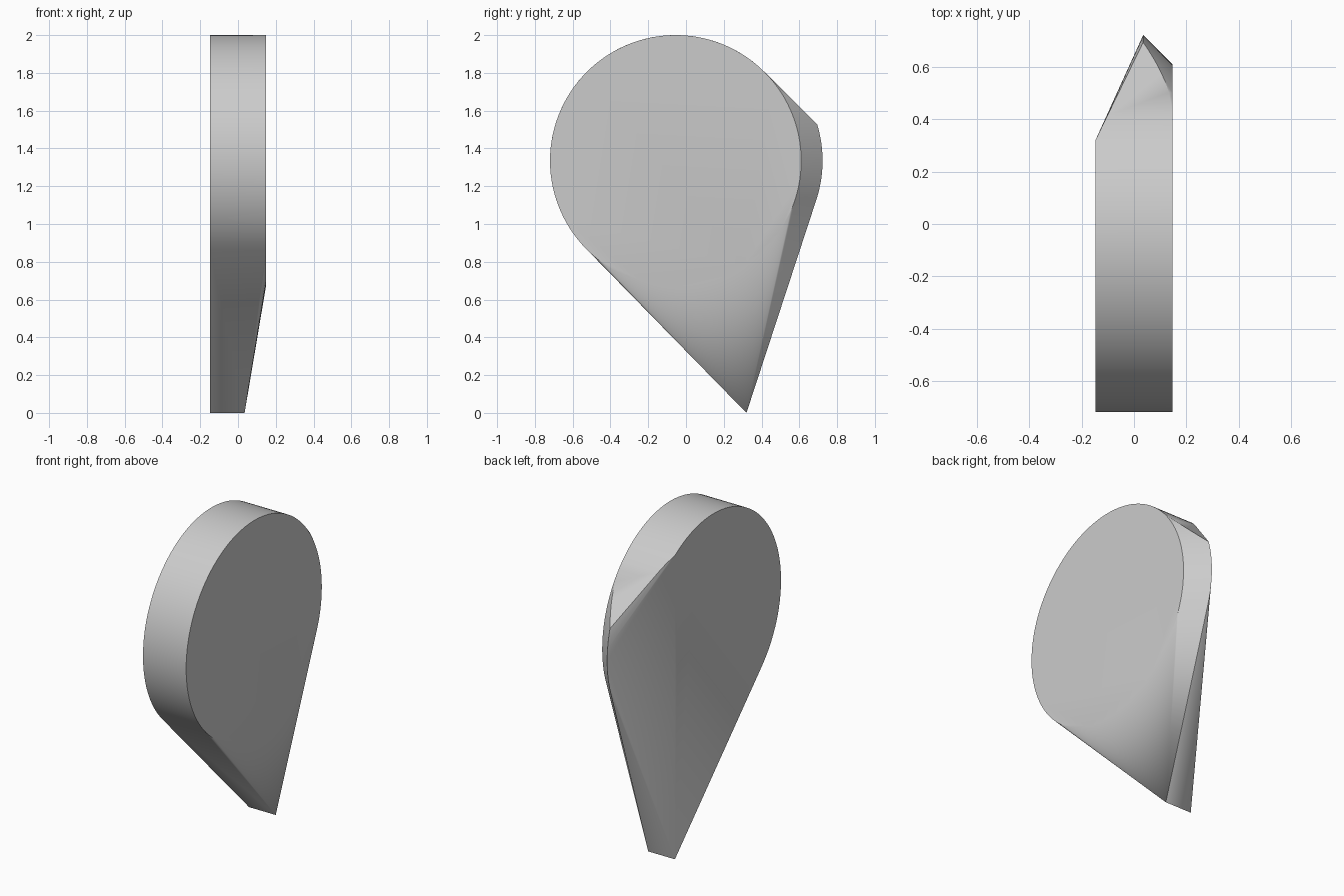
import bpy, bmesh, math

cube = bpy.data.objects.get("Cube")
if cube:
    bpy.data.objects.remove(cube, do_unlink=True)

RADIUS, CY, CZ = 0.665, -0.055, 1.335      # round head
X_MIN, X_MAX, X_RIDGE = -0.148, 0.148, 0.035
TIP_Y, CUT_Y = 0.32, 0.32
SKEW = X_MAX - X_RIDGE


def rim(x, degrees, shift=0.0):
    a = math.radians(degrees)
    return (x, CY + shift + RADIUS * math.cos(a), CZ + RADIUS * math.sin(a))


points = []
# Full round outline on the left face
points += [rim(X_MAX, i * 3) for i in range(120)]

# Right face: round outline stopped by the upright cut, then the pointed foot
cut_angle = math.degrees(math.acos((CUT_Y - CY) / RADIUS))
points += [rim(X_MIN, cut_angle + (225 - cut_angle) * i / 56) for i in range(57)]
points += [(X_MIN, TIP_Y, 0), (X_RIDGE, TIP_Y, 0)]

# Slanted bevel: the round outline slides back towards the ridge,
# trimmed by the flat shoulder at 45 degrees
for step in range(1, 9):
    shift = SKEW * step / 8
    top = 45 - math.degrees(math.acos(1 - shift / (RADIUS * math.sqrt(2))))
    points += [rim(X_MAX - shift, top - (top + 24) * i / 20, shift) for i in range(21)]

# Rim running into the shoulder along the slanted cut
ridge_y = points[-21][1]
for i in range(1, 5):
    p = rim(0, cut_angle + (45 - cut_angle) * i / 4)
    x = X_MIN + (p[1] - CUT_Y) / (ridge_y - CUT_Y) * (X_RIDGE - X_MIN)
    points.append((x, p[1], p[2]))

# Solid skin around the outlines
bm = bmesh.new()
for p in points:
    bm.verts.new(p)
hull = bmesh.ops.convex_hull(bm, input=bm.verts[:])
loose = {v for v in hull["geom_interior"] + hull["geom_unused"]
         if isinstance(v, bmesh.types.BMVert)}
bmesh.ops.delete(bm, geom=list(loose), context="VERTS")
bmesh.ops.dissolve_limit(bm, angle_limit=math.radians(0.3),
                         verts=bm.verts[:], edges=bm.edges[:])
bmesh.ops.recalc_face_normals(bm, faces=bm.faces[:])
mesh = bpy.data.meshes.new("wedge_body")
bm.to_mesh(mesh)
bm.free()

body = bpy.data.objects.new("wedge_body", mesh)
bpy.context.collection.objects.link(body)

# Plain grey finish
grey = bpy.data.materials.new("light_grey")
grey.use_nodes = True
colour = (0.6, 0.6, 0.6, 1)
grey.diffuse_color = colour
grey.node_tree.nodes["Principled BSDF"].inputs["Base Color"].default_value = colour
mesh.materials.append(grey)

bpy.ops.object.select_all(action="DESELECT")
body.select_set(True)
bpy.context.view_layer.objects.active = body
bpy.ops.object.shade_smooth_by_angle(angle=math.radians(30))
